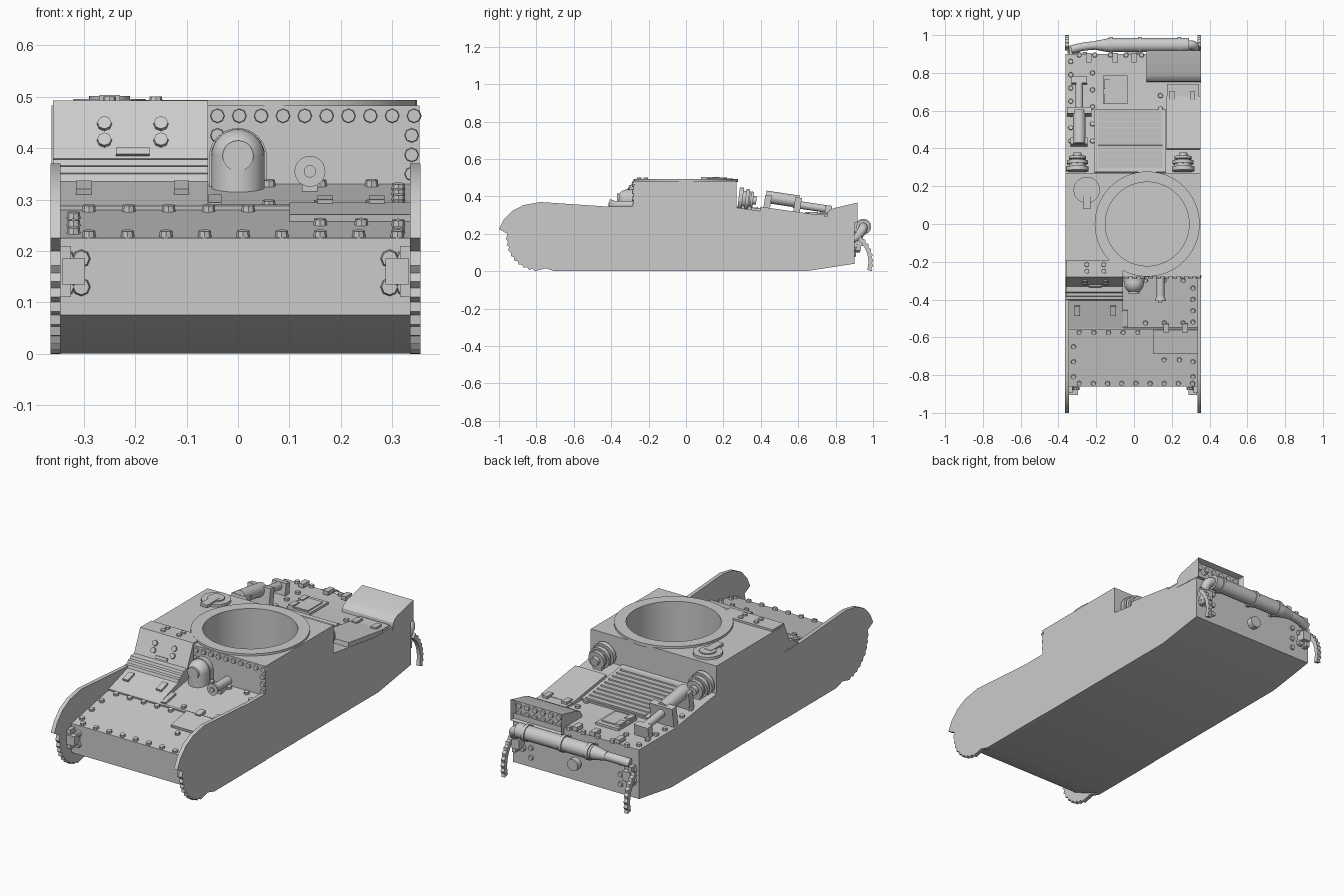
import bpy, bmesh, math
from mathutils import Matrix, Vector, Euler

cube = bpy.data.objects.get("Cube")
if cube:
    bpy.data.objects.remove(cube, do_unlink=True)

grey = bpy.data.materials.new("hull_grey")
grey.use_nodes = True
grey.diffuse_color = (0.6, 0.6, 0.6, 1)
grey.node_tree.nodes["Principled BSDF"].inputs["Base Color"].default_value = (0.6, 0.6, 0.6, 1)
made = []
L, R = -0.363, 0.353          # hull sides
X, Y, Z = Vector((1, 0, 0)), Vector((0, 1, 0)), Vector((0, 0, 1))


def finish(name, bm):
    bmesh.ops.recalc_face_normals(bm, faces=bm.faces)
    mesh = bpy.data.meshes.new(name)
    bm.to_mesh(mesh)
    bm.free()
    mesh.materials.append(grey)
    ob = bpy.data.objects.new(name, mesh)
    bpy.context.collection.objects.link(ob)
    made.append(ob)
    return ob


def box(name, c, size, tilt=0):
    bm = bmesh.new()
    m = Matrix.Translation(c) @ Matrix.Rotation(tilt, 4, 'X') @ Matrix.Diagonal((*size, 1))
    bmesh.ops.create_cube(bm, size=1, matrix=m)
    return finish(name, bm)


def add_cyl(bm, c, r, depth, axis, n=28, r2=None):
    m = Matrix.Translation(c) @ Vector(axis).to_track_quat('Z', 'Y').to_matrix().to_4x4()
    bmesh.ops.create_cone(bm, cap_ends=True, segments=n, radius1=r,
                          radius2=r if r2 is None else r2, depth=depth, matrix=m)


def cyl(name, c, r, depth, axis, n=28, r2=None):
    bm = bmesh.new()
    add_cyl(bm, c, r, depth, axis, n, r2)
    return finish(name, bm)


def rivets(name, spots, axis=None, r=0.014):
    bm = bmesh.new()
    for p in spots:
        n = axis or Vector((0, -math.sin(slope(p[1])), math.cos(slope(p[1]))))
        add_cyl(bm, p, r, 0.016, n, 8, r * 0.85)
    return finish(name, bm)


def extrude(name, pts, a, b, axis='X'):
    bm = bmesh.new()
    place = (lambda p: (a, p[0], p[1])) if axis == 'X' else (lambda p: (p[0], a, p[1]))
    f = bm.faces.new([bm.verts.new(place(p)) for p in pts])
    ext = bmesh.ops.extrude_face_region(bm, geom=[f])
    vs = [v for v in ext['geom'] if isinstance(v, bmesh.types.BMVert)]
    bmesh.ops.translate(bm, verts=vs, vec=(X if axis == 'X' else Y) * (b - a))
    return finish(name, bm)


def arc(cy, cz, r, a0, a1, n, bump=0.0):
    out = []
    for i in range(n + 1):
        t = math.radians(a0 + (a1 - a0) * i / n)
        k = r - bump * (i % 2)
        out.append((cy + k * math.cos(t), cz + k * math.sin(t)))
    return out


DECK = [(-0.86, 0.225), (-0.55, 0.282), (-0.28, 0.33), (0.27, 0.34), (0.61, 0.292), (0.9, 0.292)]


def deck(y):
    for (y0, z0), (y1, z1) in zip(DECK, DECK[1:]):
        if y <= y1:
            return z0 + (z1 - z0) * (y - y0) / (y1 - y0)
    return DECK[-1][1]


def slope(y):
    return math.atan((deck(y + 0.004) - deck(y - 0.004)) / 0.008)


def on_deck(name, x, y, size, lift=0.0):
    return box(name, (x, y, deck(y) + lift), size, slope(y))


def line(x0, x1, y0, y1, n):
    for i in range(n):
        t = i / max(n - 1, 1)
        y = y0 + (y1 - y0) * t
        yield (x0 + (x1 - x0) * t, y, deck(y) + 0.004)


# Hull with fighting compartment and the round turret opening
TOP = 0.483
body = extrude("hull", DECK[:3] + [(-0.28, TOP), (0.27, TOP)] + DECK[3:] +
               [(0.9, 0.04), (0.64, 0), (-0.7, 0), (-0.86, 0.075)], L, R)
ring = cyl("turret_ring", (0.07, 0, 0.485), 0.278, 0.018, Z, 64)
cutter = cyl("turret_opening_cutter", (0.07, 0, 0.45), 0.222, 0.7, Z, 64)
for ob in (body, ring):
    mod = ob.modifiers.new("opening", 'BOOLEAN')
    mod.operation, mod.object, mod.solver = 'DIFFERENCE', cutter, 'EXACT'
    bpy.context.view_layer.objects.active = ob
    bpy.ops.object.modifier_apply(modifier=mod.name)
made.remove(cutter)
cutter.hide_render = True
cutter.hide_viewport = True

# Front side plates: rounded fender nose over a toothed rim
nose = [(-0.28, 0.345), (-0.41, 0.345), (-0.78, 0.37), (-0.87, 0.353), (-0.93, 0.322),
        (-0.975, 0.275), (-1.0, 0.225), (-0.955, 0.2)]
rim = arc(-0.79, 0.172, 0.172, 180, 264, 16, 0.01)
for side, a, b in (("right", L - 0.002, L + 0.018), ("left", R - 0.018, R + 0.002)):
    extrude(side + "_fender_plate", nose + rim + [(-0.75, 0.015), (-0.7, 0), (-0.28, 0.0)], a, b)
    extrude(side + "_rear_rim", arc(0.82, 0.05, 0.182, -16, 50, 14, 0.008) +
            arc(0.82, 0.05, 0.155, 50, -16, 10), a, b)
    s = 1 if side == "left" else -1
    # Towing brackets, front and rear
    for end, y, d in (("front", -0.86, -1), ("rear", 0.9, 1)):
        bx = -0.005 + s * 0.3
        box(f"{side}_{end}_bracket", (bx + s * 0.015, y + d * 0.02, 0.16), (0.045, 0.05, 0.05))
        box(f"{side}_{end}_bracket_web", (bx + s * 0.03, y + d * 0.01, 0.16), (0.02, 0.05, 0.1))
        rivets(f"{side}_{end}_bracket_bolts",
               [(bx + s * k * 0.03, y + d * 0.01, z) for k in (0, 1) for z in (0.13, 0.185)], Y * d, 0.018)
    # Round air intakes behind the compartment
    cx = 0.26 if s > 0 else -0.3
    tilt = Vector((0, 1, -0.12)).normalized()
    for i, (r, h, off) in enumerate(((0.06, 0.022, 0.02), (0.045, 0.06, 0.04), (0.056, 0.018, 0.055),
                                     (0.045, 0.014, 0.08), (0.022, 0.02, 0.095))):
        cyl(f"{side}_air_intake_{i}", Vector((cx, 0.272, 0.39)) + tilt * off, r, h, tilt)
    box(side + "_air_intake_foot", (cx, 0.32, 0.35), (0.05, 0.06, 0.05))

# Driver's cab: sloped apron, ridged ledge and visor plate
extrude("driver_cab", [(-0.56, 0.275), (-0.555, 0.288), (-0.405, 0.335), (-0.4, 0.35), (-0.385, 0.352),
                       (-0.38, 0.364), (-0.365, 0.366), (-0.36, 0.378), (-0.33, 0.38),
                       (-0.28, 0.493), (-0.19, 0.493), (-0.19, 0.3)], L + 0.003, -0.058)
for x in (-0.3, -0.11):
    box("apron_hinge", (x, -0.46, 0.323), (0.03, 0.055, 0.012), 0.3)
vis = Vector((0, -0.113, 0.05)).normalized()
rivets("visor_bolts", [(x, -0.28 - (0.493 - z) * 0.44, z) for x in (-0.26, -0.15) for z in (0.415, 0.447)],
       vis, 0.016)
box("visor_slot_lip", (-0.205, -0.326, 0.392), (0.065, 0.014, 0.014), -0.4)
rivets("cab_roof_bolts", [(x, y, 0.493) for x in (-0.25, -0.16) for y in (-0.25, -0.215)], Z)

# Ball housing and machine gun stub
extrude("housing_backplate", arc(0, 0.383, 0.056, 0, 180, 20) + [(-0.056, 0.31), (0.056, 0.31)],
        -0.305, -0.275, 'Y')
cyl("housing_drum", (0, -0.315, 0.35), 0.052, 0.07, Z)
bm = bmesh.new()
bmesh.ops.create_uvsphere(bm, u_segments=28, v_segments=16, radius=0.052,
                          matrix=Matrix.Translation((0, -0.315, 0.385)))
finish("housing_dome", bm)
cyl("housing_cap", (0, -0.358, 0.385), 0.03, 0.02, Y)
cyl("gun_stub", (0.14, -0.33, 0.355), 0.021, 0.12, Y)
cyl("gun_collar", (0.14, -0.396, 0.355), 0.03, 0.025, Y, 28, 0.022)
cyl("gun_muzzle", (0.14, -0.411, 0.355), 0.012, 0.008, Y)
box("gun_foot", (0.14, -0.33, 0.33), (0.03, 0.06, 0.035))

# Front deck plates and rivets
on_deck("deck_seam", -0.005, -0.555, (0.69, 0.012, 0.012), 0.002)
on_deck("access_hatch", 0.225, -0.622, (0.25, 0.13, 0.02), 0.004)
on_deck("cab_flange", -0.045, -0.5, (0.025, 0.09, 0.014), 0.004)
for x in (0.17, 0.27):
    on_deck("access_hatch_hinge", x, -0.55, (0.03, 0.045, 0.016), 0.014)
deck_bolts = list(line(-0.29, 0.31, -0.845, -0.845, 9)) + list(line(-0.29, 0.02, -0.575, -0.575, 5))
deck_bolts += [p for x in (-0.32, 0.312) for p in line(x, x, -0.81, -0.65, 3)]
deck_bolts += list(line(0.312, 0.312, -0.52, -0.34, 4)) + list(line(0.06, 0.26, -0.525, -0.525, 3))
deck_bolts += list(line(0.06, 0.26, -0.3, -0.3, 3)) + [(x, -0.72, deck(-0.72) + 0.004) for x in (0.16, 0.24)]
rivets("front_deck_rivets", deck_bolts)
rivets("compartment_front_rivets", [(-0.04 + i * 0.0425, -0.281, 0.463) for i in range(10)] +
       [(0.338, -0.281, z) for z in (0.425, 0.387, 0.35)] + [(-0.04, -0.281, 0.425)], Y * -1, 0.015)

# Roof port with its hinge
cyl("roof_port", (-0.25, 0.18, 0.488), 0.07, 0.016, Z, 32)
cyl("roof_port_cap", (-0.25, 0.18, 0.496), 0.04, 0.012, Z)
box("roof_port_hinge", (-0.25, 0.13, 0.497), (0.04, 0.1, 0.014))

# Engine cover louvres
on_deck("engine_cover", -0.02, 0.44, (0.38, 0.335, 0.016), 0.004)
for i in range(10):
    y = 0.31 + i * 0.031
    box("louvre", (-0.02, y, deck(y) + 0.012), (0.34, 0.028, 0.008), slope(y) + 0.2)

# Rear deck hatches, frames and hinges
on_deck("rear_side_panel", 0.262, 0.535, (0.178, 0.28, 0.03), 0.008)
on_deck("rear_hatch", -0.1, 0.71, (0.13, 0.15, 0.02), 0.002)
on_deck("rear_hatch_inner", -0.1, 0.7, (0.1, 0.12, 0.02), 0.008)
on_deck("rear_side_hatch", 0.26, 0.7, (0.17, 0.08, 0.016), 0.004)
for x, y in ((0.2, 0.68), (0.31, 0.68), (-0.145, 0.66), (-0.145, 0.74), (-0.1, 0.88), (0, 0.88), (-0.24, 0.88)):
    on_deck("rear_hinge", x, y, (0.028, 0.05, 0.02), 0.014)
rear_bolts = list(line(-0.335, -0.335, 0.44, 0.86, 7)) + list(line(0.14, 0.14, 0.4, 0.68, 5))
rear_bolts += list(line(-0.29, 0.04, 0.895, 0.895, 5)) + list(line(-0.22, -0.22, 0.44, 0.8, 5))
rivets("rear_deck_rivets", rear_bolts)

# Tool rack on the right of the rear deck
for y, w, h in ((0.435, 0.09, 0.09), (0.595, 0.13, 0.1), (0.76, 0.08, 0.06)):
    box("tool_clamp", (-0.29, y, deck(y) + h / 2), (w, 0.035, h), -0.15)
cyl("tool_bar", (-0.29, 0.515, 0.385), 0.033, 0.18, (0, 1, -0.15))
cyl("tool_shaft", (-0.29, 0.67, 0.345), 0.02, 0.2, (0, 1, -0.15))

# Rear stowage bin with recessed back
bin_ob = extrude("rear_bin", [(0.75, 0.27), (0.755, 0.31), (0.77, 0.328), (0.79, 0.337),
                              (0.918, 0.367), (0.918, 0.26)], 0.065, R + 0.002)
bm = bmesh.new()
bm.from_mesh(bin_ob.data)
back = [f for f in bm.faces if f.normal.y > 0.95]
bmesh.ops.inset_region(bm, faces=back, thickness=0.012, depth=0)
bmesh.ops.translate(bm, verts=list({v for f in back for v in f.verts}), vec=(0, -0.03, 0))
bm.to_mesh(bin_ob.data)
bm.free()
rivets("bin_back_bolts", [(0.1 + i * 0.045, 0.889, z) for i in range(6) for z in (0.295, 0.332)], Y, 0.016)

# Exhaust silencer, straps, tail pipe and elbow
cyl("exhaust_silencer", (0.075, 0.948, 0.238), 0.037, 0.43, X)
for x in (-0.12, 0.03, 0.24):
    cyl("exhaust_strap", (x, 0.948, 0.238), 0.042, 0.018, X)
    box("exhaust_mount", (x, 0.915, 0.238), (0.018, 0.05, 0.05))
cyl("exhaust_tail_cone", (-0.175, 0.946, 0.238), 0.022, 0.075, X, 28, 0.036)


def pipe(name, pts, r):
    cu = bpy.data.curves.new(name, 'CURVE')
    cu.dimensions, cu.bevel_depth, cu.bevel_resolution, cu.use_fill_caps = '3D', r, 4, True
    sp = cu.splines.new('BEZIER')
    sp.bezier_points.add(len(pts) - 1)
    for bp, p in zip(sp.bezier_points, pts):
        bp.co, bp.handle_left_type, bp.handle_right_type = p, 'AUTO', 'AUTO'
    cu.materials.append(grey)
    bpy.context.collection.objects.link(bpy.data.objects.new(name, cu))


pipe("exhaust_tail_pipe", [(-0.19, 0.946, 0.238), (-0.26, 0.94, 0.235), (-0.33, 0.925, 0.225)], 0.022)
pipe("exhaust_elbow", [(0.28, 0.948, 0.238), (0.315, 0.945, 0.225), (0.322, 0.92, 0.19), (0.322, 0.89, 0.17)], 0.024)
rivets("rear_plate_rivets", [(x, 0.902, z) for x in (-0.26, 0.25) for z in (0.09, 0.14, 0.2)], Y)
cyl("rear_tow_boss", (-0.005, 0.91, 0.13), 0.03, 0.04, Y)

for ob in bpy.context.selected_objects:
    ob.select_set(False)
for ob in made:
    ob.select_set(True)
bpy.context.view_layer.objects.active = body
bpy.ops.object.shade_smooth_by_angle(angle=math.radians(32))
